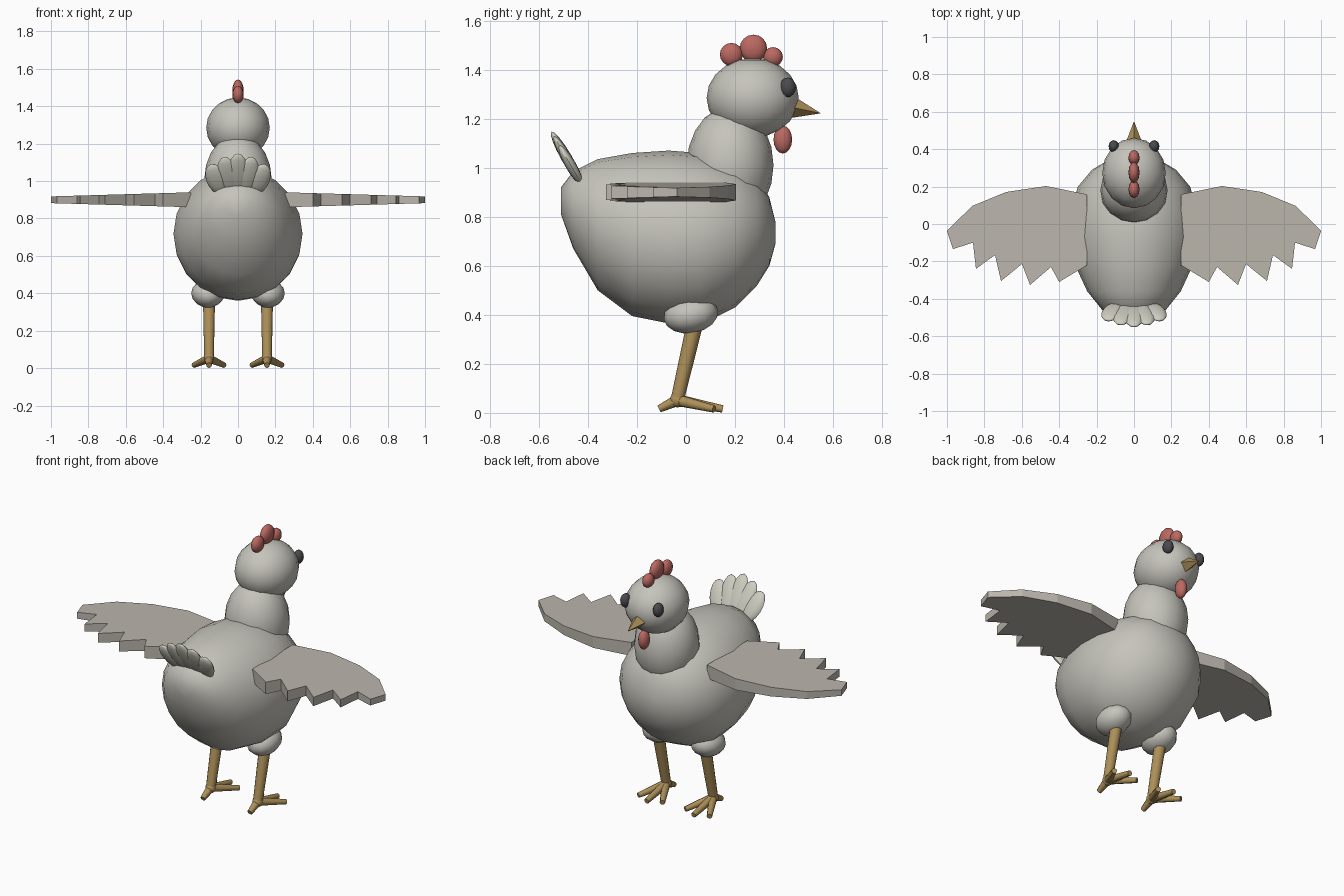
import bpy, bmesh, math
from mathutils import Vector, Matrix

cube = bpy.data.objects.get("Cube")
if cube:
    bpy.data.objects.remove(cube, do_unlink=True)


def material(name, rgb):
    m = bpy.data.materials.new(name)
    m.use_nodes = True
    m.diffuse_color = (*rgb, 1)
    m.node_tree.nodes["Principled BSDF"].inputs["Base Color"].default_value = (*rgb, 1)
    return m


PLUMAGE = material("pale grey plumage", (0.56, 0.55, 0.50))
TAIL = material("cream tail", (0.62, 0.61, 0.53))
WING = material("warm grey wing", (0.50, 0.47, 0.42))
RED = material("comb red", (0.50, 0.14, 0.12))
HORN = material("ochre horn", (0.42, 0.28, 0.10))
DARK = material("dark eye", (0.07, 0.07, 0.075))


def finish(name, bm, mat, smooth=True):
    bmesh.ops.recalc_face_normals(bm, faces=bm.faces)
    mesh = bpy.data.meshes.new(name)
    bm.to_mesh(mesh)
    bm.free()
    mesh.materials.append(mat)
    obj = bpy.data.objects.new(name, mesh)
    bpy.context.collection.objects.link(obj)
    if smooth:
        bpy.ops.object.select_all(action="DESELECT")
        obj.select_set(True)
        bpy.context.view_layer.objects.active = obj
        bpy.ops.object.shade_smooth_by_angle(angle=math.radians(55))
    return obj


def ellipsoid(name, centre, radii, mat, tilt=0, lean=0, segments=16):
    """Sphere scaled to radii, leaned about y, then tilted about x (degrees)."""
    bm = bmesh.new()
    bmesh.ops.create_uvsphere(bm, u_segments=segments, v_segments=segments // 2 + 2, radius=1)
    turn = Matrix.Rotation(math.radians(tilt), 4, "X") @ Matrix.Rotation(math.radians(lean), 4, "Y")
    bm.transform(Matrix.Translation(centre) @ turn @ Matrix.Diagonal((*radii, 1)))
    return finish(name, bm, mat)


def rod(name, start, end, r1, r2, mat, sides=10, smooth=True):
    a, b = Vector(start), Vector(end)
    bm = bmesh.new()
    bmesh.ops.create_cone(bm, cap_ends=True, segments=sides, radius1=r1, radius2=r2,
                          depth=(b - a).length)
    turn = (b - a).to_track_quat("Z", "Y").to_matrix().to_4x4()
    bm.transform(Matrix.Translation((a + b) / 2) @ turn)
    return finish(name, bm, mat, smooth)


# Body: elliptical sections along y as (y, low z, high z, half width)
sections = [(-0.51, 0.81, 0.92, 0.06), (-0.46, 0.67, 0.985, 0.17), (-0.36, 0.50, 1.035, 0.25),
            (-0.22, 0.395, 1.06, 0.315), (-0.07, 0.365, 1.07, 0.345), (0.06, 0.36, 1.06, 0.343),
            (0.2, 0.43, 1.02, 0.30), (0.29, 0.52, 0.96, 0.225), (0.34, 0.60, 0.88, 0.14),
            (0.365, 0.69, 0.78, 0.05)]
bm = bmesh.new()
SIDES = 20
rings = []
for y, low, high, half in sections:
    ring = []
    for i in range(SIDES):
        t = math.tau * i / SIDES
        ring.append(bm.verts.new((half * math.cos(t), y,
                                  (low + high) / 2 + (high - low) / 2 * math.sin(t))))
    rings.append(ring)
for a, b in zip(rings, rings[1:]):
    for i in range(SIDES):
        j = (i + 1) % SIDES
        bm.faces.new((a[i], a[j], b[j], b[i]))
bm.faces.new(rings[0])
bm.faces.new(rings[-1])
finish("body", bm, PLUMAGE)

# Neck and head
ellipsoid("neck", (0, 0.18, 1.01), (0.18, 0.177, 0.24), PLUMAGE)
ellipsoid("head", (0, 0.272, 1.285), (0.17, 0.188, 0.162), PLUMAGE)

# Comb, wattle and beak
for part, y, z, r in (("back", 0.185, 1.462, 0.047), ("middle", 0.275, 1.487, 0.056),
                      ("front", 0.355, 1.452, 0.04)):
    ellipsoid(part + "_comb_lobe", (0, y, z), (0.03, r, r), RED, segments=12)
ellipsoid("wattle", (0, 0.395, 1.115), (0.03, 0.038, 0.057), RED, segments=12)
rod("beak", (0, 0.43, 1.247), (0, 0.55, 1.222), 0.046, 0, HORN, sides=4, smooth=False)

# Fanned tail feathers
for i, (x, z, lean, length) in enumerate(((0, 1.04, 0, 0.124), (0.055, 1.03, 10, 0.115),
                                          (-0.055, 1.03, -10, 0.115), (0.115, 1.01, 18, 0.097),
                                          (-0.115, 1.01, -18, 0.097))):
    y = -0.487 + 0.57 * (1.04 - z)
    ellipsoid(f"tail_feather_{i + 1}", (x, y, z), (0.055, 0.022, length), TAIL,
              tilt=30, lean=lean, segments=12)

# Wing outline for the +x side: leading edge, then feathered trailing edge
outline = [(0.25, 0.158), (0.47, 0.203), (0.684, 0.171), (0.866, 0.096), (1.0, -0.037),
           (0.968, -0.134), (0.861, -0.10), (0.845, -0.24), (0.743, -0.166), (0.711, -0.305),
           (0.599, -0.214), (0.556, -0.326), (0.444, -0.23), (0.40, -0.31), (0.25, -0.22)]


def wing(name, side):
    bm = bmesh.new()
    layers = []
    for up in (1, -1):
        layer = []
        for x, y in outline:
            thick = 0.04 - 0.022 * (x - 0.25) / 0.75
            layer.append(bm.verts.new((side * x, y, 0.9 + up * thick)))
        layers.append(layer)
        bm.faces.new(layer)
    top, bottom = layers
    for i in range(len(outline)):
        bm.faces.new((top[i - 1], top[i], bottom[i], bottom[i - 1]))
    finish(name, bm, WING, smooth=False)


# Paired parts
for label, s in (("left", 1), ("right", -1)):
    wing(label + "_wing", s)
    ellipsoid(label + "_eye", (s * 0.108, 0.415, 1.328), (0.028, 0.033, 0.04), DARK, segments=12)
    ellipsoid(label + "_thigh", (s * 0.16, 0.02, 0.4), (0.09, 0.112, 0.075), PLUMAGE,
              tilt=10, segments=12)
    rod(label + "_shin", (s * 0.155, 0.04, 0.38), (s * 0.155, -0.035, 0.055), 0.034, 0.027, HORN)
    ankle = (s * 0.155, -0.035, 0.052)
    ellipsoid(label + "_ankle", ankle, (0.03, 0.032, 0.03), HORN, segments=10)
    for toe, dx, y in (("inner", -0.08, 0.115), ("middle", 0, 0.15), ("outer", 0.08, 0.115),
                       ("back", 0, -0.11)):
        rod(f"{label}_{toe}_toe", ankle, (s * (0.155 + dx), y, 0.016), 0.024, 0.015, HORN, sides=8)
